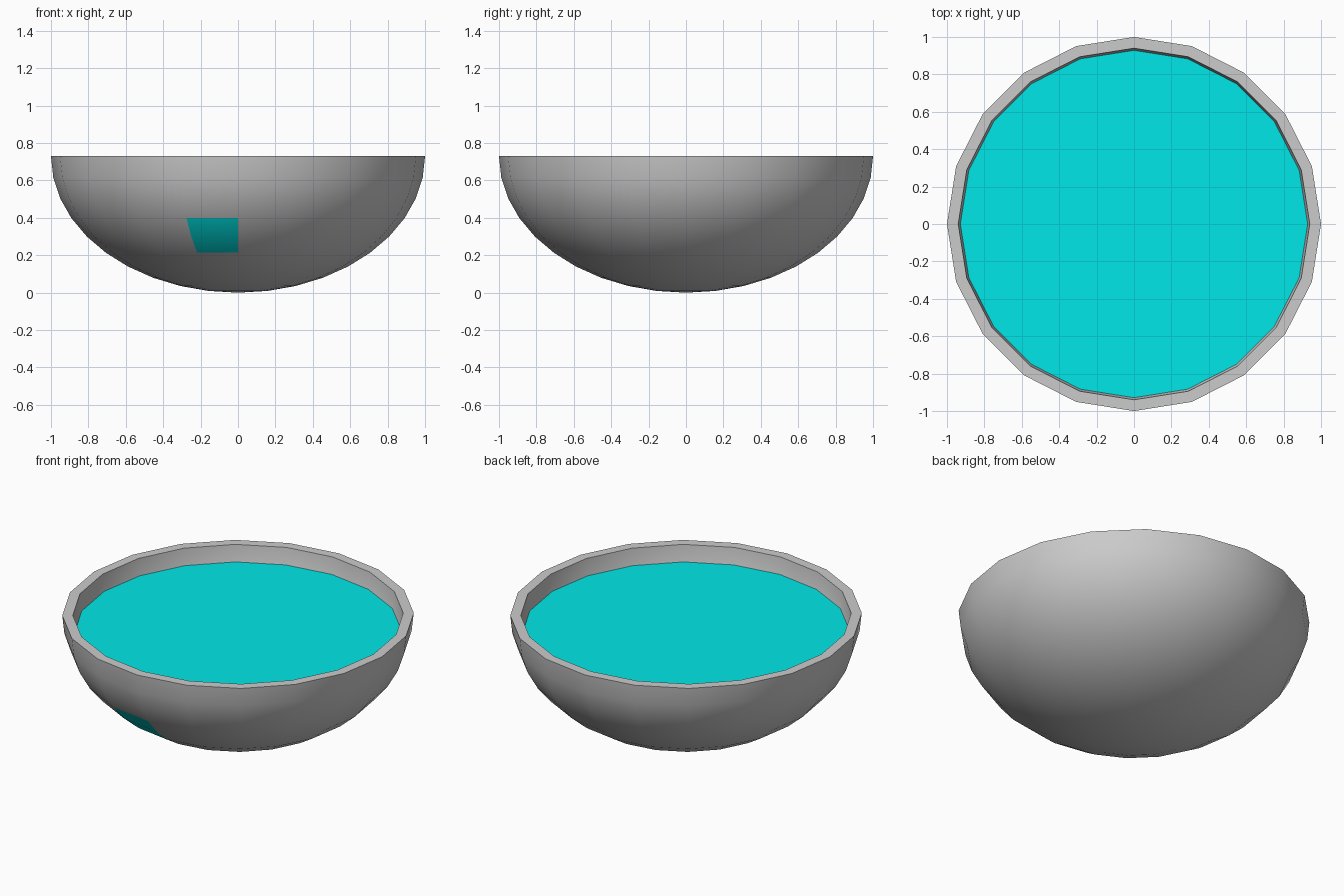
import bpy, bmesh
from math import sin, cos, radians, tau

if "Cube" in bpy.data.objects:
    bpy.data.objects.remove(bpy.data.objects["Cube"])

SEG, RINGS = 20, 10
DEPTH, WALL = 0.73, 0.06


def make_object(name, bm, mats):
    bmesh.ops.recalc_face_normals(bm, faces=bm.faces)
    me = bpy.data.meshes.new(name)
    bm.to_mesh(me)
    bm.free()
    for m in mats:
        me.materials.append(m)
    ob = bpy.data.objects.new(name, me)
    bpy.context.collection.objects.link(ob)
    return ob


def ring(bm, r, z):
    return [bm.verts.new((r * cos(tau * i / SEG), r * sin(tau * i / SEG), z))
            for i in range(SEG)]


def half_shell(bm, radius, depth):
    """Lower half of a stretched sphere; returns its rings from pole to rim."""
    rings = [ring(bm, radius * sin(radians(9 * k)), DEPTH - depth * cos(radians(9 * k)))
             for k in range(1, RINGS + 1)]
    pole = bm.verts.new((0, 0, DEPTH - depth))
    for i in range(SEG):
        bm.faces.new((pole, rings[0][i], rings[0][(i + 1) % SEG]))
    for a, b in zip(rings, rings[1:]):
        bridge(bm, a, b)
    return rings


def bridge(bm, a, b):
    for i in range(SEG):
        j = (i + 1) % SEG
        bm.faces.new((a[i], a[j], b[j], b[i]))


grey = bpy.data.materials.new("bowl_grey")
grey.diffuse_color = (0.8, 0.8, 0.8, 1)
grey.use_nodes = True
grey.node_tree.nodes["Principled BSDF"].inputs["Base Color"].default_value = grey.diffuse_color
teal = bpy.data.materials.new("liquid_teal")
teal.diffuse_color = (0.0, 0.8, 0.8, 1)
teal.use_nodes = True
teal.node_tree.nodes["Principled BSDF"].inputs["Base Color"].default_value = teal.diffuse_color

# Bowl: outer shell, inner shell and flat rim
bm = bmesh.new()
outer = half_shell(bm, 1.0, DEPTH)
inner = half_shell(bm, 1.0 - WALL, DEPTH - WALL)
bridge(bm, outer[-1], inner[-1])

# Teal patch on the front of the outer wall, two faces tall
patch = set(outer[4][14:16] + outer[5][14:16] + outer[6][14:16])
for f in bm.faces:
    if all(v in patch for v in f.verts):
        f.material_index = 1
bowl = make_object("bowl", bm, [grey, teal])
bpy.context.view_layer.objects.active = bowl
bowl.select_set(True)
bpy.ops.object.shade_smooth_by_angle(angle=radians(30))

# Liquid: flat disc one ring below the rim
bm = bmesh.new()
a = radians(9 * 9)
bm.faces.new(ring(bm, (1 - WALL) * sin(a), DEPTH - (DEPTH - WALL) * cos(a)))
make_object("liquid", bm, [teal])
